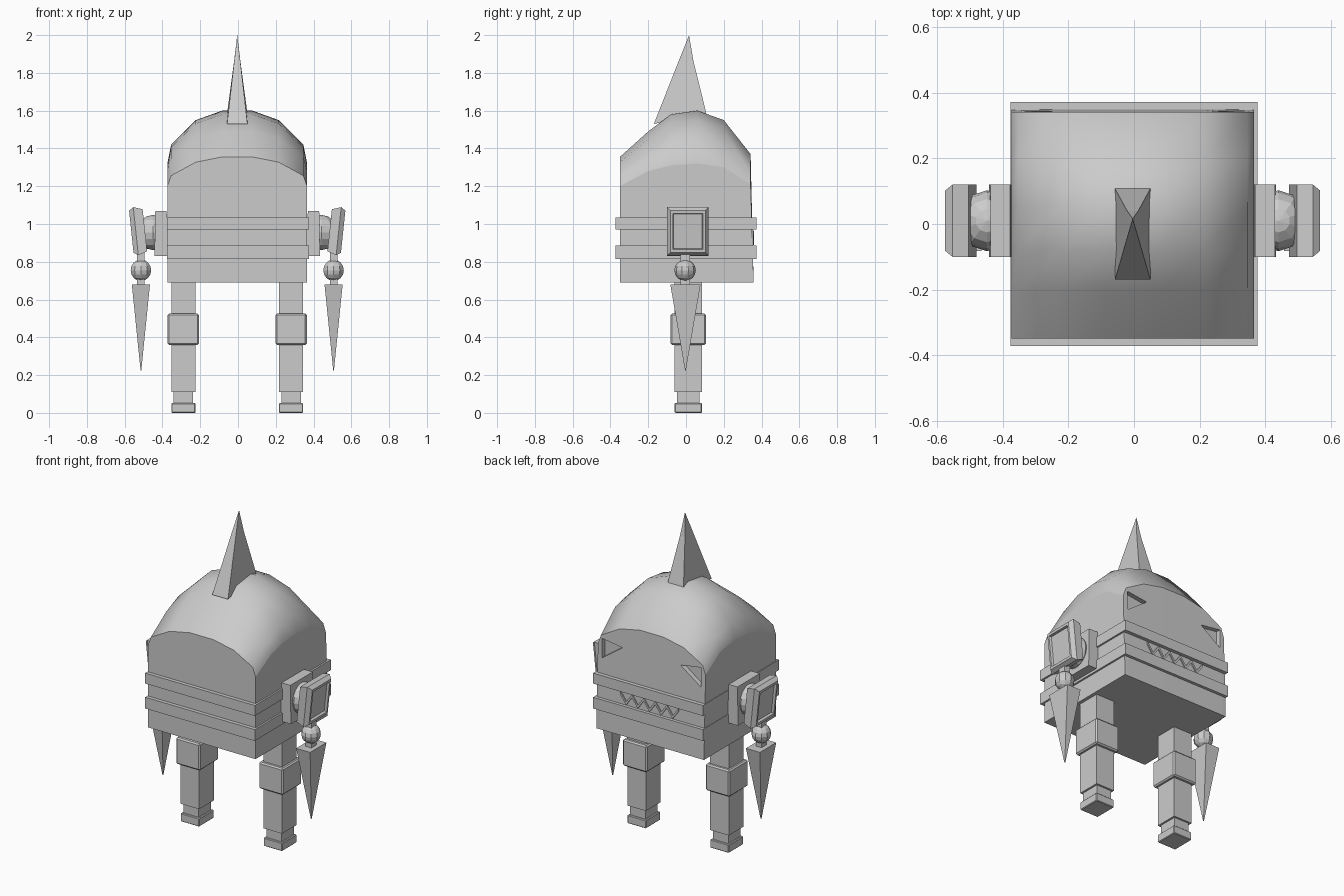
import bpy, bmesh, math
from mathutils import Matrix, Vector

if "Cube" in bpy.data.objects:
    bpy.data.objects.remove(bpy.data.objects["Cube"], do_unlink=True)

grey = bpy.data.materials.new("plain_grey")
grey.use_nodes = True
GREY = (0.6, 0.6, 0.6, 1)
grey.diffuse_color = GREY
grey.node_tree.nodes["Principled BSDF"].inputs["Base Color"].default_value = GREY
MID = -0.004  # symmetry plane


def finish(name, bm):
    bmesh.ops.recalc_face_normals(bm, faces=bm.faces)
    mesh = bpy.data.meshes.new(name)
    bm.to_mesh(mesh)
    bm.free()
    mesh.materials.append(grey)
    obj = bpy.data.objects.new(name, mesh)
    bpy.context.collection.objects.link(obj)
    return obj


def loft(name, rings):
    """Rectangular rings (x, y, z, half_x, half_y) joined into a solid."""
    bm = bmesh.new()
    loops = [[bm.verts.new((x + i * hx, y + j * hy, z))
              for i, j in ((-1, -1), (1, -1), (1, 1), (-1, 1))]
             for x, y, z, hx, hy in rings]
    for a, b in zip(loops, loops[1:]):
        for k in range(4):
            bm.faces.new((a[k], a[k - 1], b[k - 1], b[k]))
    bm.faces.new(loops[0])
    bm.faces.new(loops[-1])
    return finish(name, bm)


def box(name, x, y, z0, z1, hx, hy, bevel=0):
    obj = loft(name, [(x, y, z0, hx, hy), (x, y, z1, hx, hy)])
    if bevel:
        mod = obj.modifiers.new("bevel", 'BEVEL')
        mod.width, mod.segments = bevel, 1
    return obj


def ball(name, centre, radius):
    bm = bmesh.new()
    bmesh.ops.create_uvsphere(bm, u_segments=10, v_segments=8, radius=radius,
                              matrix=Matrix.Translation(centre))
    return finish(name, bm)


def prism(name, outline, y0, y1):
    """Outline in x and z, extruded along y."""
    bm = bmesh.new()
    face = bm.faces.new([bm.verts.new((x, y0, z)) for x, z in outline])
    out = bmesh.ops.extrude_face_region(bm, geom=[face])
    bmesh.ops.translate(bm, vec=(0, y1 - y0, 0),
                        verts=[v for v in out["geom"] if isinstance(v, bmesh.types.BMVert)])
    return finish(name, bm)


# Body: domed roof grid with flat walls dropped to the base
half = [(0.37, 0), (0.35, 0.36), (0.22, 0.82), (0.08, 1)]
stations = [(-x, s) for x, s in half] + half[::-1]
roof = [(-0.35, 1.2, 1.355), (-0.2, 1.28, 1.49), (-0.08, 1.31, 1.58),
        (0.06, 1.32, 1.6), (0.2, 1.3, 1.55), (0.342, 1.21, 1.37)]
bm = bmesh.new()
grid = [[bm.verts.new((x + MID, y, edge + (top - edge) * s)) for x, s in stations]
        for y, edge, top in roof]
for a, b in zip(grid, grid[1:]):
    for k in range(len(a) - 1):
        bm.faces.new((a[k], a[k + 1], b[k + 1], b[k])).smooth = True
rim = [e for e in bm.edges if e.is_boundary]
for e in rim:
    e.smooth = False
out = bmesh.ops.extrude_edge_only(bm, edges=rim)
base = [v for v in out["geom"] if isinstance(v, bmesh.types.BMVert)]
for v in base:
    v.co.z = 0.69
    if v.co.y > 0.3:
        v.co.y = 0.358
bmesh.ops.holes_fill(bm, edges=[e for e in bm.edges if e.is_boundary])
for f in bm.faces:
    if any(v in base for v in f.verts):
        f.smooth = False
body = finish("body", bm)

# Angry eyes cut into the back wall
for s in (-1, 1):
    tri = [(MID + s * x, z) for x, z in ((0.2, 1.23), (0.34, 1.25), (0.34, 1.13))]
    cutter = prism("eye_cutter", tri, 0.315, 0.45)
    cutter.hide_render = True
    mod = body.modifiers.new("eye", 'BOOLEAN')
    mod.operation, mod.object, mod.solver = 'DIFFERENCE', cutter, 'EXACT'
    bpy.context.view_layer.objects.active = body
    bpy.ops.object.modifier_apply(modifier=mod.name)
    bpy.data.objects.remove(cutter, do_unlink=True)

# Bands round the body
box("lower_band", 0, 0, 0.815, 0.885, 0.377, 0.373)
box("upper_band", 0, 0, 0.97, 1.035, 0.377, 0.373)

# Zigzag mouth
zig = [(-0.2 + 0.04 * k, 0.945 if k % 2 == 0 else 0.89) for k in range(11)]
prism("mouth", [(x, z + 0.02) for x, z in zig] + [(x, z) for x, z in zig[::-1]],
      0.354, 0.361)

# Crest spike
bm = bmesh.new()
loops = []
for hx, y0, z0, y1, z1 in ((0.054, -0.17, 1.53, 0.108, 1.585),
                           (0.017, -0.042, 1.855, 0.04, 1.86)):
    loops.append([bm.verts.new((MID + i * hx, y, z)) for i, y, z in
                  ((-1, y0, z0), (1, y0, z0), (1, y1, z1), (-1, y1, z1))])
tip = bm.verts.new((MID, 0.016, 2))
a, b = loops
for k in range(4):
    bm.faces.new((a[k - 1], a[k], b[k], b[k - 1]))
    bm.faces.new((b[k - 1], b[k], tip))
bm.faces.new(a)
finish("crest_spike", bm)

for s, side in ((1, "left"), (-1, "right")):
    # Leg
    x, y = MID + s * 0.285, 0.012
    box(side + "_leg", x, y, 0.11, 0.7, 0.064, 0.072)
    box(side + "_knee", x, y, 0.36, 0.525, 0.083, 0.093, 0.008)
    box(side + "_ankle", x, y, 0.04, 0.12, 0.052, 0.06)
    box(side + "_foot", x, y, 0, 0.052, 0.064, 0.072, 0.004)

    # Shoulder mount and joint
    x = MID + s * 0.4
    loft(side + "_shoulder_mount", [(x, 0.01, 0.83, 0.038, 0.11),
                                    (x + s * 0.004, 0.01, 1.07, 0.03, 0.11)])
    ball(side + "_shoulder_joint", (MID + s * 0.445, 0.01, 0.955), 0.093)

    # Tilted shoulder guard with chamfered outer rim and sunken panel
    bm = bmesh.new()
    rings = []
    for d, hy, hz in ((-0.036, 0.11, 0.112), (0.012, 0.11, 0.128), (0.036, 0.092, 0.112),
                      (0.036, 0.08, 0.096), (0.022, 0.076, 0.092)):
        rings.append([bm.verts.new((d, i * hy, j * hz))
                      for i, j in ((-1, -1), (1, -1), (1, 1), (-1, 1))])
    for a, b in zip(rings, rings[1:]):
        for k in range(4):
            bm.faces.new((a[k - 1], a[k], b[k], b[k - 1]))
    bm.faces.new(rings[0])
    bm.faces.new(rings[-1])
    turn = Matrix.Rotation(math.radians(6), 4, 'Y')
    place = Matrix.Translation((MID + s * 0.525, 0.01, 0.963))
    bm.transform(place @ Matrix.Scale(s, 4, Vector((1, 0, 0))) @ turn)
    finish(side + "_shoulder_guard", bm)

    # Elbow ball, stems and spiked forearm
    x = MID + s * 0.51
    box(side + "_arm_stem", x, -0.005, 0.68, 0.85, 0.02, 0.025)
    ball(side + "_elbow", (x, -0.005, 0.755), 0.057)
    loft(side + "_forearm_spike", [(x, -0.003, 0.68, 0.048, 0.08),
                                   (x, -0.003, 0.225, 0.002, 0.002)])
